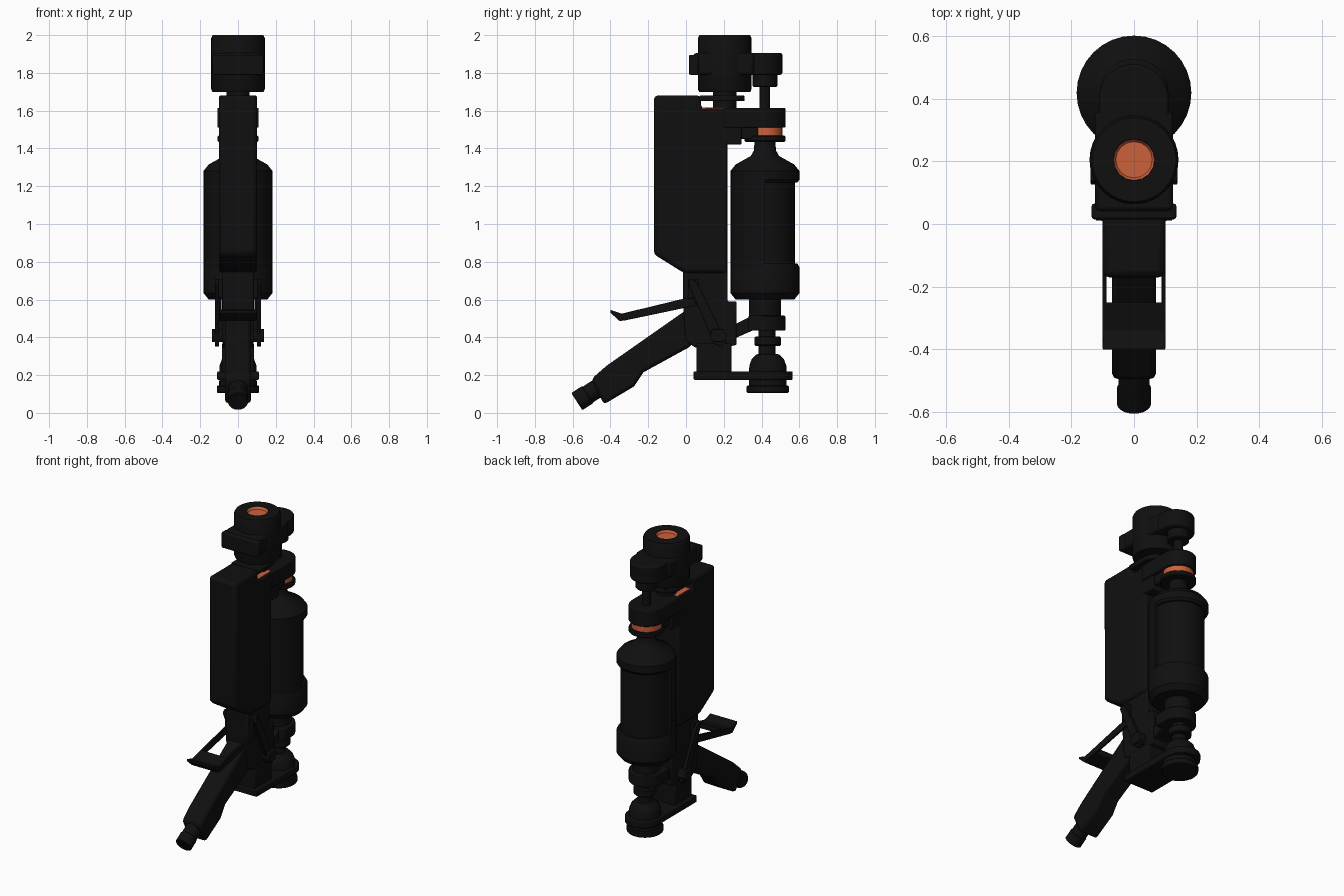
import bpy, bmesh, math
from mathutils import Vector

cube = bpy.data.objects.get("Cube")
if cube:
    bpy.data.objects.remove(cube, do_unlink=True)


def material(name, color):
    m = bpy.data.materials.new(name)
    m.use_nodes = True
    m.diffuse_color = color
    m.node_tree.nodes["Principled BSDF"].inputs["Base Color"].default_value = color
    return m


BLACK = material("matte black", (0.005, 0.005, 0.005, 1))
ORANGE = material("burnt orange", (0.6, 0.12, 0.045, 1))
TANK_Y, HEAD_Y = 0.418, 0.205


def finish(name, bm, mat, bevel=0.0):
    bmesh.ops.remove_doubles(bm, verts=bm.verts, dist=1e-5)
    bmesh.ops.recalc_face_normals(bm, faces=bm.faces)
    me = bpy.data.meshes.new(name)
    bm.to_mesh(me)
    bm.free()
    me.materials.append(mat)
    ob = bpy.data.objects.new(name, me)
    bpy.context.collection.objects.link(ob)
    if bevel:
        mod = ob.modifiers.new("bevel", "BEVEL")
        mod.width = bevel
        mod.segments = 2
        mod.limit_method = "ANGLE"
    bpy.ops.object.select_all(action="DESELECT")
    ob.select_set(True)
    bpy.context.view_layer.objects.active = ob
    bpy.ops.object.shade_smooth_by_angle(angle=math.radians(32))
    return ob


def extrude(name, points, step, mat, bevel):
    """Extrude a closed outline along a vector."""
    bm = bmesh.new()
    face = bm.faces.new([bm.verts.new(p) for p in points])
    new = bmesh.ops.extrude_face_region(bm, geom=[face])["geom"]
    bmesh.ops.translate(bm, vec=step, verts=[v for v in new if isinstance(v, bmesh.types.BMVert)])
    return finish(name, bm, mat, bevel)


def side_prism(name, yz, x0, x1, mat=BLACK, bevel=0.008):
    return extrude(name, [(x0, y, z) for y, z in yz], Vector((x1 - x0, 0, 0)), mat, bevel)


def box(name, hw, y0, y1, z0, z1, mat=BLACK, bevel=0.008):
    return side_prism(name, [(y0, z0), (y1, z0), (y1, z1), (y0, z1)], -hw, hw, mat, bevel)


def rounded_plate(name, y0, yc, r, z0, z1, mat=BLACK, bevel=0.006):
    """Plate with a square front end and a round back end."""
    arc = [(r * math.cos(i * math.pi / 16), yc + r * math.sin(i * math.pi / 16), z0) for i in range(17)]
    return extrude(name, arc + [(-r, y0, z0), (r, y0, z0)], Vector((0, 0, z1 - z0)), mat, bevel)


def lathe(name, profile, y, mat=BLACK, angle=2 * math.pi, closed=False, steps=32):
    """Spin an (r, z) profile about a vertical axis, from +x through the front."""
    bm = bmesh.new()
    vs = [bm.verts.new((r, y, z)) for r, z in profile]
    es = [bm.edges.new(p) for p in zip(vs, vs[1:] + vs[:1] if closed else vs[1:])]
    bmesh.ops.spin(bm, geom=vs + es, cent=(0, y, 0), axis=(0, 0, -1), angle=angle, steps=steps)
    if closed:
        bmesh.ops.holes_fill(bm, edges=bm.edges)
    return finish(name, bm, mat)


def drum(name, r, z0, z1, y, mat=BLACK, c=0.006):
    return lathe(name, [(0, z0), (r - c, z0), (r, z0 + c), (r, z1 - c), (r - c, z1), (0, z1)], y, mat)


# Main housing with a stepped top and sloped underside
side_prism("housing", [(-.17, .84), (-.01, .74), (.22, .74), (.22, 1.61),
                       (.08, 1.61), (.08, 1.68), (-.17, 1.68)], -.1, .1, bevel=.02)
box("ledge_trim", .09, .085, .22, 1.609, 1.616, ORANGE, 0)
rounded_plate("top_plate", .07, .21, .1, 1.65, 1.68)
drum("head_neck", .062, 1.6, 1.71, HEAD_Y)

# Round head with an orange recessed button
lathe("head", [(0, 1.7), (.136, 1.7), (.142, 1.715), (.142, 1.985), (.134, 2), (.066, 2),
               (.066, 1.975), (0, 1.975)], HEAD_Y)
lathe("head_button", [(.066, 1.998), (.058, 1.984), (0, 1.984)], HEAD_Y, ORANGE, steps=16)

# Clamp around the head, with front lugs and a round rear end over the valve
box("head_clamp", .125, .04, .36, 1.79, 1.905, bevel=.015)
box("clamp_lugs", .135, .015, .065, 1.79, 1.895)
rounded_plate("clamp_arm", .2, .398, .112, 1.79, 1.905, bevel=.01)
drum("valve_cap", .066, 1.725, 1.81, TANK_Y)
drum("valve_stem", .028, 1.58, 1.75, TANK_Y, c=.002)

# Upper collar joining the housing to the tank
rounded_plate("upper_collar", .2, TANK_Y, .109, 1.51, 1.615)
box("collar_bracket", .1, .1, .295, 1.42, 1.612)
box("collar_support", .085, .2, .385, 1.45, 1.53)
drum("collar_ring", .092, 1.46, 1.515, TANK_Y, ORANGE, .003)
drum("lower_ring", .109, 1.435, 1.468, TANK_Y)

# Tank: base, shoulder, recessed core and a raised front half shell
lathe("tank_base", [(0, .6), (.155, .6), (.183, .635), (.183, .77), (.172, .79), (0, .79)], TANK_Y)
lathe("tank_shoulder", [(0, 1.22), (.172, 1.22), (.183, 1.235), (.183, 1.28), (.155, 1.315), (.075, 1.36),
                        (.058, 1.39), (.055, 1.45), (0, 1.45)], TANK_Y)
drum("tank_core", .159, .75, 1.26, TANK_Y)
lathe("tank_shell", [(.12, .77), (.183, .77), (.183, 1.24), (.12, 1.24)], TANK_Y,
      angle=math.pi, closed=True, steps=16)

# Fittings below the tank
drum("tank_outlet", .085, .5, .61, TANK_Y)
rounded_plate("lower_collar", .33, TANK_Y, .108, .435, .515)
side_prism("lower_bracket", [(.18, .44), (.27, .475), (.35, .515), (.43, .515),
                             (.43, .435), (.35, .435), (.18, .36)], -.07, .07)
drum("outlet_stem", .045, .28, .45, TANK_Y + .01)
drum("outlet_nut", .07, .355, .405, TANK_Y + .015)
lathe("foot_dome", [(0, .315), (.06, .31), (.085, .285), (.098, .25), (.1, .12), (0, .12)], TANK_Y + .015)
drum("foot_rim", .112, .105, .145, TANK_Y + .015)
rounded_plate("foot_plate", .04, .455, .11, .175, .22)

# Central grip block and post
side_prism("grip_block", [(-.015, .76), (.22, .76), (.22, .59), (.268, .59), (.268, .36),
                          (.2, .345), (.05, .345), (0, .38), (-.015, .56)], -.083, .083)
box("post", .085, .055, .24, .19, .37)

# Slanted handle with a round tip
side_prism("handle", [(.03, .565), (-.42, .25), (-.5, .18), (-.435, .045),
                      (-.275, .14), (-.225, .215), (.03, .355)], -.07, .07, bevel=.018)
axis = Vector((0, -.84, -.54)).normalized()
for name, r, start, end in (("handle_neck", .05, -.4, -.53), ("handle_tip", .054, -.52, -.578)):
    ob = drum(name, r, 0, (start - end) / .84, 0, c=.004)
    ob.rotation_euler = axis.to_track_quat("Z", "Y").to_euler()
    ob.location = (0, start, .06 + (start + .578) * .64)

# Lever paddle, then mirrored lever arms, struts and pivots
side_prism("lever_paddle", [(-.4, .545), (-.34, .525), (-.25, .548), (-.25, .51),
                            (-.35, .485), (-.4, .53)], -.1, .1, bevel=.003)
for s, side in ((1, "left"), (-1, "right")):
    side_prism("lever_arm_" + side, [(-.34, .525), (.03, .615), (.06, .57), (-.33, .488)],
               s * .088, s * .101, bevel=.002)
    side_prism("strut_" + side, [(.01, .69), (.03, .71), (.06, .69), (.215, .375),
                                 (.185, .35), (.15, .365)], s * .1, s * .122, bevel=.003)
    side_prism("pivot_" + side, [(.14, .375), (.2, .375), (.215, .41), (.2, .445), (.14, .445),
                                 (.125, .41)], s * .07, s * .138, bevel=.004)
    side_prism("strut_mount_" + side, [(.01, .71), (.07, .71), (.07, .62), (.01, .6)],
               s * .07, s * .106, bevel=.003)
